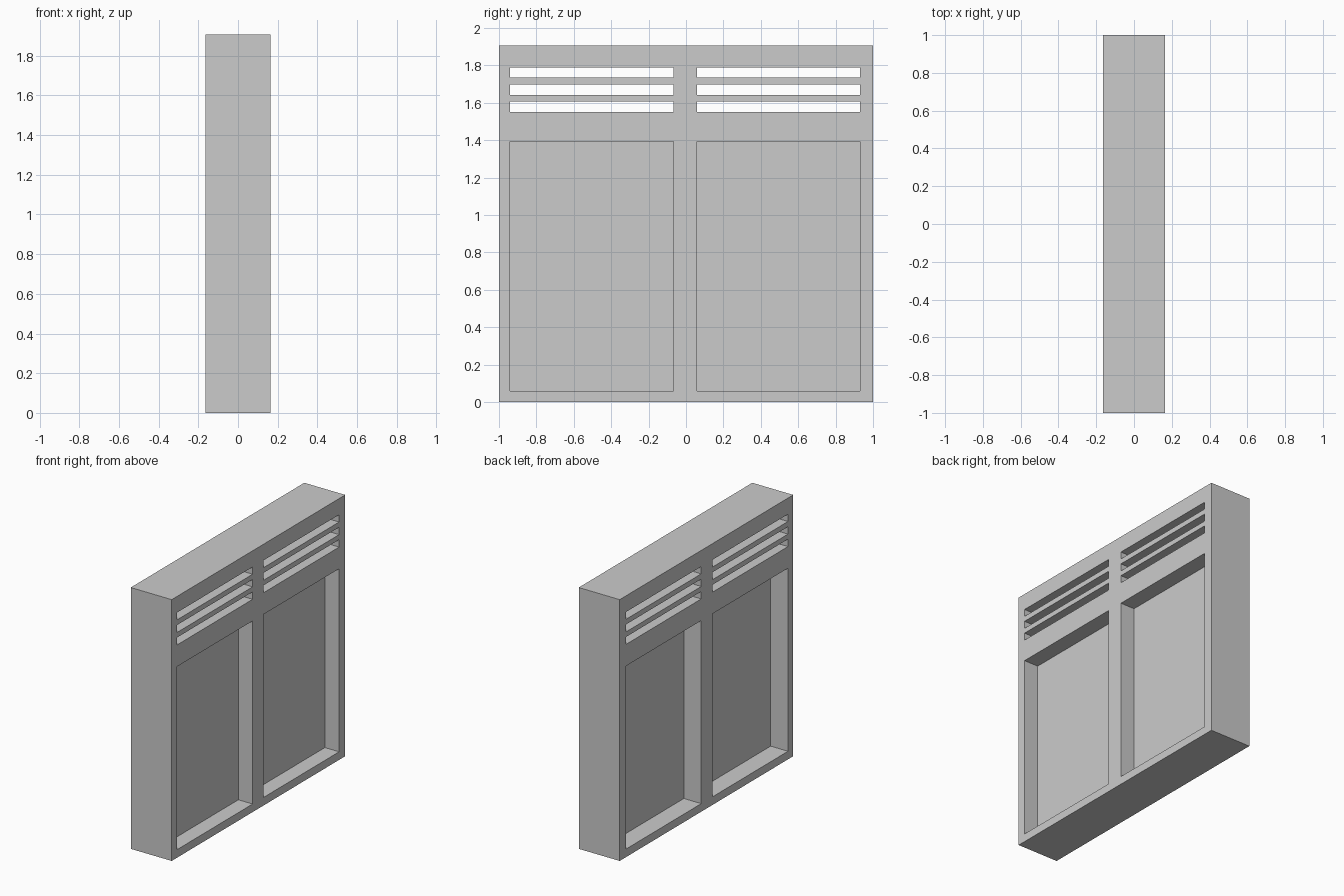
import bpy, bmesh
from mathutils import Matrix, Vector

if "Cube" in bpy.data.objects:
    bpy.data.objects.remove(bpy.data.objects["Cube"])

HALF_DEPTH, HEIGHT = 0.165, 1.906
BAYS = [(-0.94, -0.067), (0.06, 0.93)]               # y range of the two bays
SLOTS = [(1.552, 1.606), (1.643, 1.697), (1.735, 1.788)]
PANEL_Z = (0.059, 1.394)
PANEL_X = (-0.025, 0.05)                             # infill between the two recesses
CUT = HALF_DEPTH + 0.1


def boxes(name, ranges):
    """One object made of boxes given as x, y and z ranges."""
    bm = bmesh.new()
    for r in ranges:
        lo, hi = Vector([a for a, b in r]), Vector([b for a, b in r])
        m = Matrix.Translation((lo + hi) / 2) @ Matrix.Diagonal((*(hi - lo), 1))
        bmesh.ops.create_cube(bm, size=1, matrix=m)
    mesh = bpy.data.meshes.new(name)
    bm.to_mesh(mesh)
    bm.free()
    ob = bpy.data.objects.new(name, mesh)
    bpy.context.collection.objects.link(ob)
    return ob


# Solid wall block
wall = boxes("wall_frame", [((-HALF_DEPTH, HALF_DEPTH), (-1, 1), (0, HEIGHT))])

# Recesses on both faces, and vent slots right through
cuts = []
for bay in BAYS:
    cuts.append(((-CUT, PANEL_X[0]), bay, PANEL_Z))
    cuts.append(((PANEL_X[1], CUT), bay, PANEL_Z))
    cuts += [((-CUT, CUT), bay, slot) for slot in SLOTS]
cutter = boxes("opening_cutter", cuts)

mod = wall.modifiers.new("openings", 'BOOLEAN')
mod.operation = 'DIFFERENCE'
mod.solver = 'EXACT'
mod.object = cutter
bpy.context.view_layer.objects.active = wall
bpy.ops.object.modifier_apply(modifier=mod.name)
bpy.data.objects.remove(cutter)
